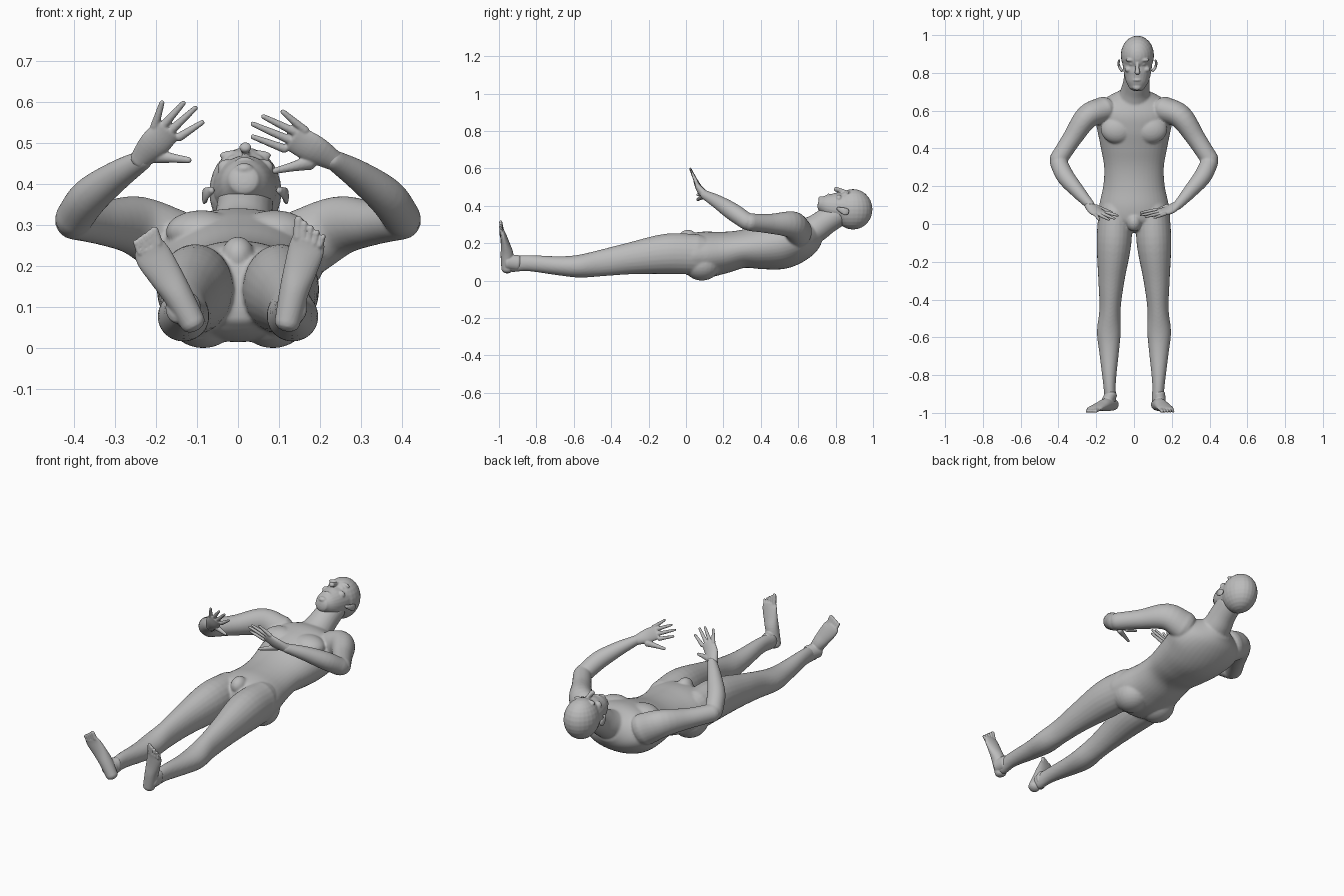
import bpy
import bmesh
import math
from mathutils import Vector, Matrix

cube = bpy.data.objects.get("Cube")
if cube:
    bpy.data.objects.remove(cube, do_unlink=True)

grey = bpy.data.materials.new("plain_grey")
grey.diffuse_color = (0.5, 0.5, 0.5, 1)
grey.use_nodes = True
grey.node_tree.nodes["Principled BSDF"].inputs["Base Color"].default_value = (0.5, 0.5, 0.5, 1)

Z = Vector((0, 0, 1))
Y = Vector((0, 1, 0))


def spline(rows, steps=5):
    """Catmull-Rom through rows of (x, y, z, half width, half depth)."""
    rows = [Vector(r) for r in rows]
    p = [2 * rows[0] - rows[1]] + rows + [2 * rows[-1] - rows[-2]]
    out = []
    for i in range(1, len(p) - 2):
        a, b, c, d = p[i - 1:i + 3]
        for k in range(steps):
            t = k / steps
            out.append(0.5 * (2 * b + (c - a) * t + (2 * a - 5 * b + 4 * c - d) * t ** 2
                              + (3 * b - a - 3 * c + d) * t ** 3))
    return out + [rows[-1]]


def tube(bm, rows, hint=Z, cap=1.0, sides=24):
    """Loft of elliptical rings with rounded ends; depth lies along hint."""
    pts = spline(rows)
    pos = [Vector(p[:3]) for p in pts]
    n = len(pts)
    rings = []
    for i, p in enumerate(pts):
        t = (pos[min(i + 1, n - 1)] - pos[max(i - 1, 0)]).normalized()
        rings.append((pos[i], t, p[3], p[4]))

    def rounded(ring, sign):
        c, t, a, b = ring
        r = min(a, b) * cap * sign
        return [(c + t * r * math.sin(q), t, a * math.cos(q), b * math.cos(q))
                for q in (0.45, 0.9, 1.3)]
    rings = rounded(rings[0], -1)[::-1] + rings + rounded(rings[-1], 1)
    loops = []
    for c, t, a, b in rings:
        v = (hint - t * hint.dot(t)).normalized()
        u = t.cross(v)
        loops.append([bm.verts.new(c + u * a * math.cos(q) + v * b * math.sin(q))
                      for q in (2 * math.pi * k / sides for k in range(sides))])
    for lo, hi in zip(loops, loops[1:]):
        for k in range(sides):
            j = (k + 1) % sides
            bm.faces.new((lo[k], lo[j], hi[j], hi[k]))
    bm.faces.new(loops[0][::-1])
    bm.faces.new(loops[-1])


def ball(bm, centre, radii):
    m = Matrix.Translation(centre) @ Matrix.Diagonal((*radii, 1))
    bmesh.ops.create_uvsphere(bm, u_segments=24, v_segments=14, radius=1, matrix=m)


def finish(bm, name, voxel, smooth):
    """Fuse the overlapping volumes into one smooth skin."""
    bmesh.ops.recalc_face_normals(bm, faces=bm.faces)
    mesh = bpy.data.meshes.new(name)
    bm.to_mesh(mesh)
    bm.free()
    mesh.materials.append(grey)
    for f in mesh.polygons:
        f.use_smooth = True
    ob = bpy.data.objects.new(name, mesh)
    bpy.context.collection.objects.link(ob)
    rm = ob.modifiers.new("fuse", 'REMESH')
    rm.mode = 'VOXEL'
    rm.voxel_size = voxel
    rm.use_smooth_shade = True
    sm = ob.modifiers.new("soften", 'SMOOTH')
    sm.factor = 0.5
    sm.iterations = smooth


# Body: torso, neck, arms and legs
bm = bmesh.new()
torso = [  # y, bottom z, top z, half width
    (0.69, 0.185, 0.335, 0.09), (0.64, 0.13, 0.345, 0.18), (0.58, 0.09, 0.345, 0.212),
    (0.50, 0.06, 0.328, 0.195), (0.40, 0.06, 0.298, 0.175), (0.30, 0.067, 0.27, 0.158),
    (0.20, 0.038, 0.262, 0.163), (0.10, 0.015, 0.262, 0.184), (0.02, 0.025, 0.25, 0.188),
    (-0.03, 0.06, 0.22, 0.13)]
tube(bm, [(0, y, (a + b) / 2, w, (b - a) / 2) for y, a, b, w in torso], cap=0.2, sides=40)
tube(bm, [(0, 0.64, 0.25, 0.095, 0.08), (0.006, 0.70, 0.282, 0.078, 0.074),
          (0.013, 0.75, 0.318, 0.07, 0.07), (0.018, 0.82, 0.36, 0.068, 0.066)], cap=0.3)
ball(bm, (0, 0.01, 0.225), (0.04, 0.05, 0.047))
for s in (-1, 1):
    ball(bm, (s * 0.088, 0.5, 0.284), (0.088, 0.075, 0.052))      # chest
    ball(bm, (s * 0.085, 0.085, 0.088), (0.092, 0.10, 0.088))     # seat
    tube(bm, [(s * x, y, z, a, b) for x, y, z, a, b in (
        (0.10, 0.06, 0.14, 0.088, 0.108), (0.106, -0.10, 0.143, 0.092, 0.108),
        (0.12, -0.30, 0.118, 0.069, 0.085), (0.127, -0.45, 0.094, 0.056, 0.071),
        (0.133, -0.57, 0.077, 0.063, 0.061), (0.132, -0.68, 0.079, 0.052, 0.051),
        (0.13, -0.84, 0.093, 0.034, 0.043), (0.125, -0.93, 0.088, 0.031, 0.043))])
    tube(bm, [(s * x, y, z, a, b) for x, y, z, a, b in (
        (0.16, 0.605, 0.255, 0.07, 0.085), (0.248, 0.567, 0.298, 0.064, 0.073),
        (0.33, 0.45, 0.304, 0.051, 0.053), (0.402, 0.34, 0.312, 0.047, 0.047))], cap=0.8)
    tube(bm, [(s * x, y, z, r, r) for x, y, z, r in (
        (0.40, 0.325, 0.316, 0.046), (0.362, 0.25, 0.368, 0.047),
        (0.295, 0.17, 0.42, 0.037), (0.232, 0.10, 0.459, 0.025))])
finish(bm, "body", 0.006, 6)

# Head
HX = 0.018
bm = bmesh.new()
ball(bm, (HX, 0.893, 0.381), (0.088, 0.104, 0.108))
tube(bm, [(HX, 0.90, 0.395, 0.08, 0.085), (HX, 0.84, 0.39, 0.078, 0.08),
          (HX, 0.79, 0.395, 0.07, 0.075), (HX - 0.002, 0.75, 0.404, 0.058, 0.058),
          (HX - 0.004, 0.72, 0.41, 0.04, 0.038)], cap=0.4)
tube(bm, [(HX, 0.862, 0.468, 0.009, 0.012), (HX, 0.825, 0.482, 0.010, 0.012),
          (HX, 0.80, 0.489, 0.015, 0.013)], cap=0.7)              # nose
ball(bm, (HX - 0.002, 0.762, 0.452), (0.024, 0.008, 0.014))       # mouth
ball(bm, (HX - 0.003, 0.724, 0.437), (0.022, 0.017, 0.014))       # chin
for s in (-1, 1):
    ball(bm, (HX + s * 0.033, 0.868, 0.469), (0.03, 0.01, 0.013))     # brow
    ball(bm, (HX + s * 0.03, 0.847, 0.456), (0.015, 0.01, 0.014))     # eye
    ball(bm, (HX + s * 0.046, 0.818, 0.44), (0.022, 0.016, 0.02))     # cheek
finish(bm, "head", 0.004, 3)

# Ears
for side, s in (("right", -1), ("left", 1)):
    bm = bmesh.new()
    x = HX + s * 0.09
    tube(bm, [(x - s * 0.008, 0.812, 0.385, 0.008, 0.009), (x + s * 0.004, 0.828, 0.378, 0.007, 0.015),
              (x + s * 0.01, 0.85, 0.37, 0.006, 0.02), (x + s * 0.006, 0.866, 0.368, 0.006, 0.015)], cap=0.8)
    finish(bm, side + "_ear", 0.003, 2)

# Hands: wrist, thumb root and tip, then knuckle x, z and tip x, z per finger
hands = {
    "left": ((0.235, 0.104, 0.456), (0.175, 0.09, 0.452), (0.09, 0.062, 0.432),
             ((0.163, 0.53, 0.109, 0.576), (0.142, 0.525, 0.062, 0.564),
              (0.124, 0.508, 0.036, 0.546), (0.113, 0.486, 0.036, 0.515))),
    "right": ((-0.24, 0.10, 0.457), (-0.20, 0.088, 0.468), (-0.12, 0.062, 0.458),
              ((-0.203, 0.54, -0.185, 0.598), (-0.181, 0.543, -0.133, 0.597),
               (-0.16, 0.533, -0.104, 0.585), (-0.143, 0.514, -0.087, 0.55)))}


def hand_y(z):
    return 0.085 - 0.45 * (z - 0.46)


back = Vector((0, 1, 0.45))
for side, (wrist, root, tip, fingers) in hands.items():
    bm = bmesh.new()
    kx = sum(f[0] for f in fingers) / 4
    kz = sum(f[1] for f in fingers) / 4
    mx, mz = (wrist[0] + kx) / 2, (wrist[2] + kz) / 2
    tube(bm, [(*wrist, 0.025, 0.022), (mx, hand_y(mz), mz, 0.037, 0.018),
              (kx, hand_y(kz), kz, 0.036, 0.012)], back, cap=0.6)
    for x0, z0, x1, z1 in fingers:
        xm, zm = (x0 + x1) / 2, (z0 + z1) / 2
        tube(bm, [(x0, hand_y(z0), z0, 0.011, 0.010), (xm, hand_y(zm), zm, 0.0088, 0.0085),
                  (x1, hand_y(z1), z1, 0.0065, 0.006)], back, sides=12)
    mid = [(a + b) / 2 for a, b in zip(root, tip)]
    tube(bm, [(*root, 0.019, 0.015), (*mid, 0.012, 0.011), (*tip, 0.008, 0.007)], back, sides=12)
    finish(bm, side + "_hand", 0.003, 2)

# Feet: x, z of heel, instep, arch, ball, toe line; then first and last toe root and tip
feet = {
    "left": (((0.12, 0.062), (0.137, 0.14), (0.153, 0.195), (0.166, 0.24), (0.17, 0.265)),
             (0.145, 0.27, 0.147, 0.314), (0.2, 0.25, 0.208, 0.272)),
    "right": (((-0.11, 0.062), (-0.147, 0.13), (-0.178, 0.18), (-0.205, 0.222), (-0.216, 0.245)),
              (-0.194, 0.255, -0.204, 0.288), (-0.24, 0.232, -0.25, 0.258))}
shape = ((-0.956, 0.031, 0.031), (-0.957, 0.036, 0.034), (-0.966, 0.041, 0.024),
         (-0.976, 0.044, 0.016), (-0.983, 0.04, 0.012))
for side, (line, big, small) in feet.items():
    bm = bmesh.new()
    tube(bm, [(x, y, z, w, d) for (x, z), (y, w, d) in zip(line, shape)], Y, cap=0.7)
    tube(bm, [(line[0][0] * 1.1, -0.90, 0.095, 0.033, 0.042),
              (line[1][0], -0.955, 0.10, 0.032, 0.04)], cap=0.6)   # ankle
    for k in range(5):
        t = k / 4
        x0, z0, x1, z1 = (a + (b - a) * t for a, b in zip(big, small))
        r = 0.012 if k == 0 else 0.0095 - 0.0006 * k
        tube(bm, [(x0, -0.984, z0, r, 0.011), (x1, -0.991, z1, r * 0.85, 0.0085)], Y, sides=12)
    finish(bm, side + "_foot", 0.0035, 2)
